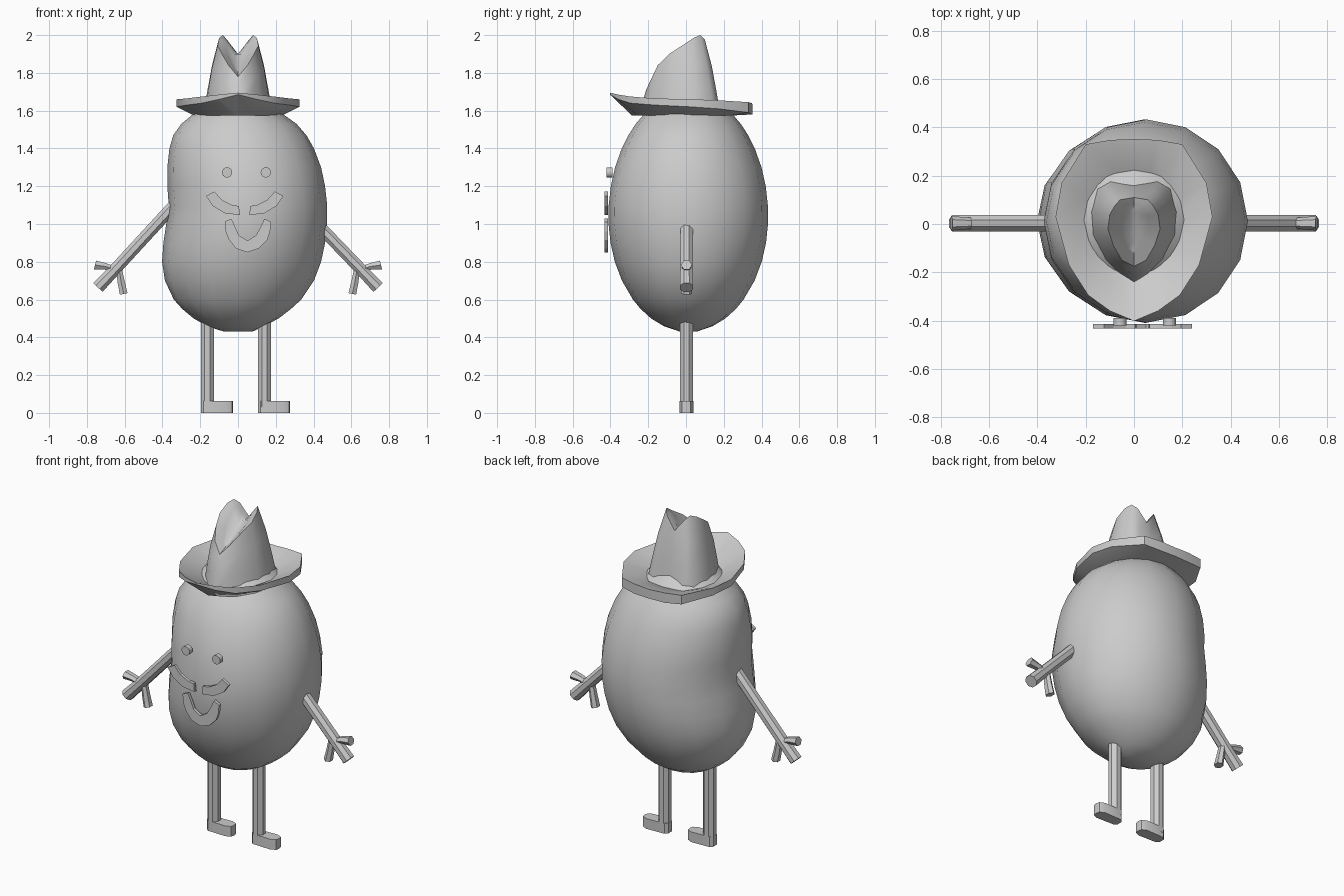
import bpy, math
from mathutils import Vector

if "Cube" in bpy.data.objects:
    bpy.data.objects.remove(bpy.data.objects["Cube"])


def make(name, verts, faces, smooth=35):
    me = bpy.data.meshes.new(name)
    me.from_pydata([tuple(v) for v in verts], [], faces)
    ob = bpy.data.objects.new(name, me)
    bpy.context.collection.objects.link(ob)
    bpy.ops.object.select_all(action='DESELECT')
    ob.select_set(True)
    bpy.context.view_layer.objects.active = ob
    bpy.ops.object.mode_set(mode='EDIT')
    bpy.ops.mesh.select_all(action='SELECT')
    bpy.ops.mesh.normals_make_consistent(inside=False)
    bpy.ops.object.mode_set(mode='OBJECT')
    if smooth:
        bpy.ops.object.shade_smooth_by_angle(angle=math.radians(smooth))
    return ob


def loft(name, rings, smooth=35, caps=True, closed=False):
    n, m = len(rings[0]), len(rings)
    verts = [v for r in rings for v in r]
    faces = []
    for i in range(m if closed else m - 1):
        a, b = i * n, ((i + 1) % m) * n
        faces += [(a + k, a + (k + 1) % n, b + (k + 1) % n, b + k) for k in range(n)]
    if caps and not closed:
        faces += [tuple(range(n)), tuple(range((m - 1) * n, m * n))]
    return make(name, verts, faces, smooth)


def rod(name, stations, sides=8):
    """Straight rod; stations are (x, z, half width, half depth) in the y = 0 plane."""
    a, b = stations[0], stations[-1]
    d = Vector((b[0] - a[0], 0, b[1] - a[1])).normalized()
    u, v = Vector((d.z, 0, -d.x)), Vector((0, 1, 0))
    rings = []
    for x, z, w, h in stations:
        rings.append([Vector((x, 0.003, z)) + u * w * math.cos(t) + v * h * math.sin(t)
                      for t in [2 * math.pi * (k + .5) / sides for k in range(sides)]])
    return loft(name, rings, 30)


def plate(name, outline, y0, y1):
    return loft(name, [[(x, y, z) for x, z in outline] for y in (y0, y1)], 0)


# Bean body: left edge, right edge per height
profile = [(.432, -.08, .08), (.46, -.165, .14), (.5, -.235, .215), (.55, -.295, .28),
           (.6, -.34, .335), (.7, -.387, .402), (.8, -.402, .44), (.9, -.395, .461),
           (1.0, -.38, .472), (1.1, -.367, .472), (1.2, -.374, .461), (1.3, -.374, .44),
           (1.4, -.363, .402), (1.47, -.343, .362), (1.53, -.30, .31), (1.58, -.24, .24),
           (1.62, -.19, .19), (1.66, -.12, .12), (1.685, -.05, .05)]
rings = []
for z, l, r in profile:
    a = .61 if z < 1.04 else .65
    ry = max(.05, .423 * math.sqrt(max(0, 1 - ((z - 1.04) / a) ** 2)))
    rings.append([((l + r) / 2 + (r - l) / 2 * math.cos(t), .012 + ry * math.sin(t), z)
                  for t in [math.pi * k / 8 for k in range(16)]])
loft("bean_body", rings, 60)


def mirror_half(half):
    """Close a half outline (front to back on x >= 0) symmetrically."""
    return half + [(-p[0],) + tuple(p[1:]) for p in half[-2:0:-1]]


# Hat brim: upturned, pointed at the front
edge = mirror_half([(0, -.402, 1.695, 1.685), (.10, -.36, 1.685, 1.66), (.19, -.295, 1.675, 1.64),
                    (.27, -.17, 1.665, 1.63), (.325, .03, 1.66, 1.62), (.30, .17, 1.655, 1.61),
                    (.2, .33, 1.645, 1.59), (.1, .348, 1.64, 1.58), (0, .352, 1.635, 1.58)])


def brim_ring(s, z):
    return [(x * s, (y - .01) * s + .01, z) for x, y, _, _ in edge]


loft("hat_brim", [brim_ring(.6, 1.60),
                  [(x, y, t) for x, y, t, b in edge],
                  [(x, y, b) for x, y, t, b in edge],
                  brim_ring(.72, 1.575), brim_ring(.5, 1.573)], 40, closed=True)

# Hat crown: pinched front, two peaks and a valley
base = mirror_half([(0, -.245, 1.58), (.06, -.205, 1.58), (.12, -.15, 1.58), (.175, -.05, 1.58),
                    (.183, .05, 1.58), (.155, .15, 1.58), (.10, .182, 1.58), (0, .168, 1.58)])
rim = mirror_half([(0, -.175, 1.78), (.05, -.15, 1.84), (.085, -.09, 1.90), (.108, -.02, 1.945),
                   (.10, .04, 1.985), (.08, .075, 2.0), (.058, .10, 1.975), (0, .11, 1.90)])
dip = mirror_half([(0, -.13, 1.80), (.025, -.10, 1.835), (.045, -.06, 1.875), (.06, -.01, 1.915),
                   (.06, .035, 1.955), (.055, .06, 1.965), (.035, .075, 1.94), (0, .085, 1.90)])
low = mirror_half([(0, -.11, 1.81), (.01, -.08, 1.825), (.015, -.04, 1.85), (.02, 0, 1.87),
                   (.02, .03, 1.89), (.02, .045, 1.90), (.015, .055, 1.90), (0, .06, 1.895)])
mid = []
for f, bulge in ((.3, 1.03), (.65, 1.06)):
    mid.append([(Vector(p).lerp(Vector(q), f).x * bulge, Vector(p).lerp(Vector(q), f).y * bulge,
                 Vector(p).lerp(Vector(q), f).z) for p, q in zip(base, rim)])
loft("hat_crown", [base] + mid + [rim, dip, low], 60)

# Legs with feet both turned to +x
for side, x in (("left", -.162), ("right", .14)):
    rod("leg_" + side, [(x, .03, .037, .037), (x, .55, .037, .037)])
    foot = [(x - .035, -.015), (x - .02, -.03), (x + .10, -.034), (x + .13, -.02), (x + .135, 0),
            (x + .13, .025), (x + .10, .04), (x - .02, .036), (x - .035, .02)]
    loft("foot_" + side, [[(px, py, z) for px, py in foot] for z in (0, .062)], 30)

# Arms with a thumb and a finger flaring from each hand
for side, s, start in (("left", -1, (.31, 1.13)), ("right", 1, (.40, 1.02))):
    rod("arm_" + side, [(s * start[0], start[1], .034, .036), (s * .66, .75, .034, .036),
                        (s * .742, .664, .037, .038)])
    rod("thumb_" + side, [(s * .63, .75, .018, .022), (s * .70, .775, .02, .025),
                          (s * .757, .783, .027, .03)], 6)
    rod("finger_" + side, [(s * .63, .76, .018, .022), (s * .618, .69, .022, .025),
                           (s * .605, .63, .024, .03)], 6)

# Eyes
for side, x in (("left", -.058), ("right", .147)):
    disc = [(x + .027 * math.cos(t), 1.273 + .027 * math.sin(t))
            for t in [math.pi * k / 8 for k in range(16)]]
    plate("eye_" + side, disc, -.42, -.39)

# Moustache halves, mirrored about the face centre line
half = [(.03, 1.095), (.07, 1.102), (.12, 1.128), (.16, 1.172), (.205, 1.148),
        (.168, 1.095), (.105, 1.057), (.025, 1.047)]
for side, s in (("left", -1), ("right", 1)):
    plate("moustache_" + side, [(.035 + s * x, z) for x, z in half], -.432, -.414)

# Smiling mouth
outer = [(-.07, 1.013), (-.065, .96), (-.05, .92), (-.01, .87), (.05, .85),
         (.11, .87), (.155, .915), (.17, .96), (.175, 1.01)]
inner = [(.14, 1.028), (.12, .985), (.095, .94), (.05, .912), (.005, .94), (-.015, .985), (-.035, 1.028)]
plate("mouth", outer + inner, -.432, -.414)
